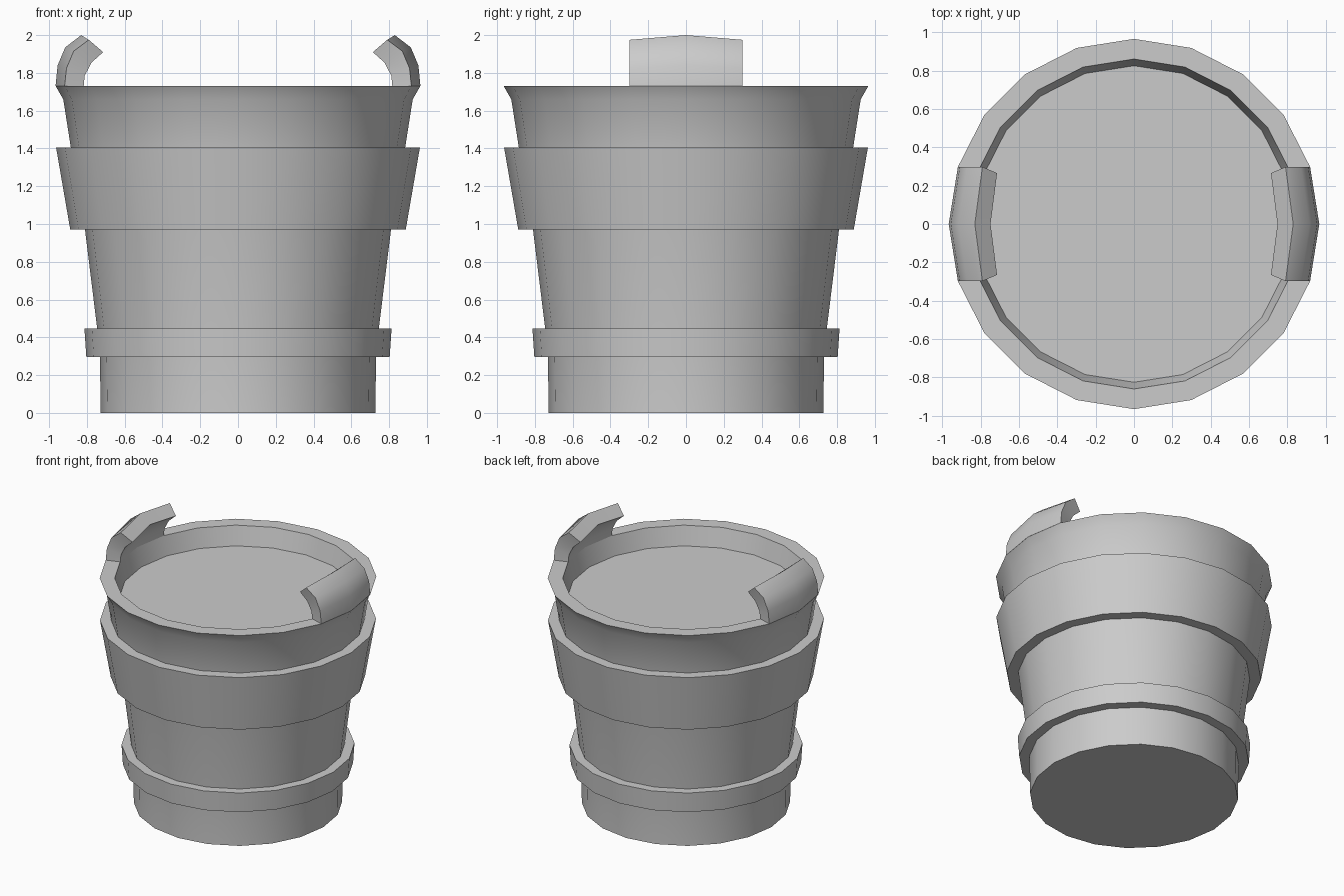
import bpy, bmesh, math

if "Cube" in bpy.data.objects:
    bpy.data.objects.remove(bpy.data.objects["Cube"])

SIDES = 20


def finish(name, bm):
    bmesh.ops.recalc_face_normals(bm, faces=bm.faces)
    mesh = bpy.data.meshes.new(name)
    bm.to_mesh(mesh)
    bm.free()
    obj = bpy.data.objects.new(name, mesh)
    bpy.context.collection.objects.link(obj)
    bpy.ops.object.select_all(action='DESELECT')
    obj.select_set(True)
    bpy.context.view_layer.objects.active = obj
    bpy.ops.object.shade_smooth_by_angle(angle=math.radians(30))
    return obj


def lathe(name, profile, closed=False):
    """Turn (radius, z) points round z; open profiles get end caps."""
    bm = bmesh.new()
    rings = []
    for r, z in profile:
        rings.append([bm.verts.new((r * math.cos(math.tau * i / SIDES),
                                    r * math.sin(math.tau * i / SIDES), z))
                      for i in range(SIDES)])
    pairs = list(zip(rings, rings[1:]))
    if closed:
        pairs.append((rings[-1], rings[0]))
    else:
        bm.faces.new(rings[0])
        bm.faces.new(rings[-1])
    for a, b in pairs:
        for i in range(SIDES):
            j = (i + 1) % SIDES
            bm.faces.new((a[i], a[j], b[j], b[i]))
    return finish(name, bm)


def handle(name, side):
    """Curled grip: a middle section joined to two end sections."""
    outer_mid = [(0.966, 1.73), (0.955, 1.84), (0.915, 1.935), (0.83, 2.0)]
    inner_mid = [(0.748, 1.935), (0.815, 1.87), (0.853, 1.79), (0.86, 1.73)]
    outer_end = [(0.918, 1.73), (0.908, 1.825), (0.87, 1.915), (0.79, 1.975)]
    inner_end = [(0.714, 1.91), (0.775, 1.855), (0.812, 1.785), (0.817, 1.73)]
    bm = bmesh.new()

    def section(outer, inner, y_out, y_in):
        return ([bm.verts.new((side * x, y_out, z)) for x, z in outer] +
                [bm.verts.new((side * x, y_in, z)) for x, z in inner])

    rows = [section(outer_end, inner_end, -0.298, -0.265),
            section(outer_mid, inner_mid, 0, 0),
            section(outer_end, inner_end, 0.298, 0.265)]
    n = len(rows[0])
    for a, b in zip(rows, rows[1:]):
        for i in range(n):
            j = (i + 1) % n
            bm.faces.new((a[i], a[j], b[j], b[i]))
    # End faces as strips across the thickness
    for row in (rows[0], rows[2]):
        for i in range(n // 2 - 1):
            bm.faces.new((row[i], row[i + 1], row[n - 2 - i], row[n - 1 - i]))
    return finish(name, bm)


# Tub with flared flat lip and sunken top surface
lathe("tub_body", [(0.727, 0), (0.731, 0.295), (0.746, 0.45), (0.81, 0.97),
                   (0.885, 1.405), (0.925, 1.66), (0.965, 1.73),
                   (0.86, 1.73), (0.825, 1.587)])

# Raised hoops
lathe("lower_hoop", [(0.72, 0.295), (0.803, 0.295), (0.813, 0.447), (0.735, 0.447)], True)
lathe("upper_hoop", [(0.80, 0.97), (0.888, 0.97), (0.963, 1.405), (0.875, 1.405)], True)

# Curled handles on both sides
for label, s in (("right", 1), ("left", -1)):
    handle(label + "_handle", s)
